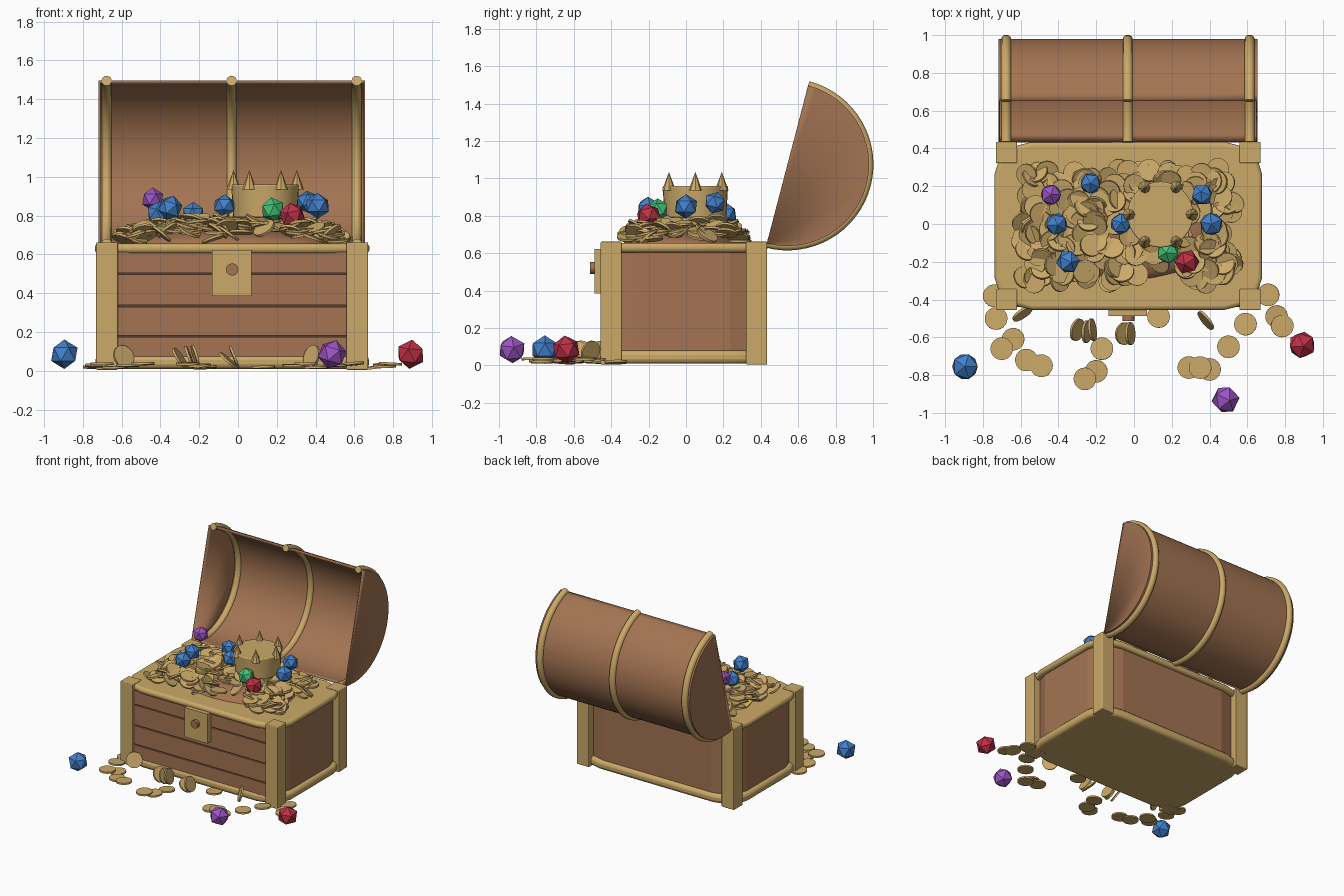
import bpy, bmesh, math, random
from mathutils import Matrix, Vector

random.seed(4)
cube = bpy.data.objects.get("Cube")
if cube:
    bpy.data.objects.remove(cube, do_unlink=True)


def material(name, rgb):
    m = bpy.data.materials.new(name)
    m.use_nodes = True
    m.diffuse_color = (*rgb, 1)
    bsdf = m.node_tree.nodes["Principled BSDF"]
    bsdf.inputs["Base Color"].default_value = (*rgb, 1)
    bsdf.inputs["Roughness"].default_value = 0.6
    return m


gold = material("gold", (0.6, 0.4, 0.14))
wood = material("wood", (0.37, 0.175, 0.085))
dark = material("dark_wood", (0.09, 0.045, 0.025))
blue = material("blue_gem", (0.055, 0.22, 0.6))
red = material("red_gem", (0.52, 0.03, 0.06))
green = material("green_gem", (0.055, 0.55, 0.19))
purple = material("purple_gem", (0.33, 0.09, 0.55))

CX, CY = -0.03, -0.01


def finish(name, bm, mat, bevel=0, smooth=False):
    me = bpy.data.meshes.new(name)
    bmesh.ops.recalc_face_normals(bm, faces=bm.faces)
    bm.to_mesh(me)
    bm.free()
    ob = bpy.data.objects.new(name, me)
    bpy.context.collection.objects.link(ob)
    me.materials.append(mat)
    if bevel:
        mod = ob.modifiers.new("bevel", "BEVEL")
        mod.width, mod.segments = bevel, 3
    if smooth:
        bpy.ops.object.select_all(action="DESELECT")
        ob.select_set(True)
        bpy.context.view_layer.objects.active = ob
        bpy.ops.object.shade_smooth_by_angle(angle=math.radians(40))
    return ob


def box(name, lo, hi, mat, bevel=0):
    lo, hi = Vector(lo), Vector(hi)
    bm = bmesh.new()
    mtx = Matrix.Translation((lo + hi) / 2) @ Matrix.Diagonal((*(hi - lo), 1))
    bmesh.ops.create_cube(bm, size=1, matrix=mtx)
    return finish(name, bm, mat, bevel)


def bowed_slab(name, hx, hy, z0, z1, mat, bevel=0):
    """Slab with gently tapered corners."""
    corner = [(hx, hy - 0.17), (hx - 0.04, hy - 0.04), (hx - 0.2, hy)]
    pts = corner + [(-x, y) for x, y in reversed(corner)]
    pts += [(-x, -y) for x, y in pts]
    bm = bmesh.new()
    face = bm.faces.new([bm.verts.new((CX + x, CY + y, z0)) for x, y in pts])
    ext = bmesh.ops.extrude_face_region(bm, geom=[face])["geom"]
    verts = [g for g in ext if isinstance(g, bmesh.types.BMVert)]
    bmesh.ops.translate(bm, vec=(0, 0, z1 - z0), verts=verts)
    return finish(name, bm, mat, bevel, smooth=bevel > 0)


# Chest body, rims and corner posts
bowed_slab("chest_body", 0.675, 0.415, 0.05, 0.63, wood)
bowed_slab("bottom_rim", 0.705, 0.44, 0.01, 0.08, gold, 0.025)
bowed_slab("top_rim", 0.708, 0.445, 0.605, 0.655, gold, 0.02)
for side, x in (("right", -0.675), ("left", 0.615)):
    for end, y in (("front", -0.4), ("back", 0.378)):
        box(f"{end}_{side}_post", (x - 0.056, y - 0.056, 0.005),
            (x + 0.056, y + 0.056, 0.662), gold, 0.006)

# Front planks over a dark groove backing
box("groove_backing", (-0.62, -0.43, 0.07), (0.56, -0.42, 0.61), dark)
for i, (z0, z1) in enumerate([(0.07, 0.175), (0.183, 0.33), (0.338, 0.495), (0.503, 0.612)]):
    box(f"front_plank_{i + 1}", (-0.62, -0.44, z0), (0.56, -0.422, z1), wood)

# Lock plate and knob
box("lock_plate", (-0.135, -0.488, 0.385), (0.07, -0.43, 0.622), gold)
bm = bmesh.new()
bmesh.ops.create_cone(bm, cap_ends=True, segments=12, radius1=0.032, radius2=0.032, depth=0.04,
                      matrix=Matrix.Translation((-0.03, -0.493, 0.522)) @ Matrix.Rotation(math.pi / 2, 4, "X"))
finish("lock_knob", bm, wood, smooth=True)

# Open half-barrel lid
LEAN = math.atan2(0.225, 0.86)


def lid_point(x, a, r):
    """Point on the lid arc; a = 0 is the free edge, pi the hinge."""
    u, v = r * math.cos(a), r * math.sin(a)
    return Vector((x, 0.5425 + u * math.sin(LEAN) + v * math.cos(LEAN),
                   1.075 + u * math.cos(LEAN) - v * math.sin(LEAN)))


STEPS = 32
bm = bmesh.new()
rows = [[bm.verts.new(lid_point(x, math.pi * i / STEPS, 0.432)) for i in range(STEPS + 1)]
        for x in (-0.714, 0.65)]
for i in range(STEPS):
    bm.faces.new((rows[0][i], rows[0][i + 1], rows[1][i + 1], rows[1][i]))
for row in rows:
    bm.faces.new(row)
lid = finish("lid", bm, wood, smooth=True)
shell = lid.modifiers.new("thickness", "SOLIDIFY")
shell.thickness, shell.offset = 0.012, 0

for name, x in (("right", -0.677), ("middle", -0.033), ("left", 0.612)):
    cu = bpy.data.curves.new(f"{name}_lid_band", "CURVE")
    cu.dimensions = "3D"
    cu.bevel_depth, cu.bevel_resolution, cu.use_fill_caps = 0.027, 3, True
    sp = cu.splines.new("POLY")
    sp.points.add(STEPS)
    for i, p in enumerate(sp.points):
        p.co = (*lid_point(x, math.pi * i / STEPS, 0.434), 1)
    ob = bpy.data.objects.new(cu.name, cu)
    bpy.context.collection.objects.link(ob)
    cu.materials.append(gold)

# Wooden mound under the treasure
bm = bmesh.new()
bmesh.ops.create_uvsphere(bm, u_segments=24, v_segments=12, radius=1,
                          matrix=Matrix.Translation((CX, CY, 0.64)) @ Matrix.Diagonal((0.52, 0.29, 0.09, 1)))
finish("treasure_mound", bm, wood, smooth=True)


def add_coin(bm, pos, tilt, turn):
    mtx = (Matrix.Translation(pos) @ Matrix.Rotation(turn, 4, "Z") @ Matrix.Rotation(tilt, 4, "X"))
    bmesh.ops.create_cone(bm, cap_ends=True, segments=20, radius1=0.06, radius2=0.06,
                          depth=0.013, matrix=mtx)


# Coin heap
bm = bmesh.new()
for _ in range(230):
    sx, sy = random.uniform(-1, 1), random.uniform(-1, 1)
    z = 0.675 + 0.085 * (1 - sx ** 4) * (1 - sy ** 4) + random.uniform(-0.01, 0.025)
    add_coin(bm, (CX + 0.56 * sx, CY + 0.3 * sy, z),
             random.triangular(0, 0.9, 0.2), random.uniform(0, 2 * math.pi))
finish("coin_heap", bm, gold)

# Spilled coins, lying and standing
flat = [(-.74, -.38), (-.73, -.5), (-.7, -.66), (-.64, -.61), (-.57, -.72), (-.49, -.75),
        (-.17, -.66), (-.2, -.78), (-.26, -.82), (.13, -.49), (.29, -.76), (.35, -.76),
        (.4, -.77), (.5, -.65), (.59, -.53), (.71, -.375), (.755, -.49), (.785, -.54)]
bm = bmesh.new()
for i, (x, y) in enumerate(flat):
    add_coin(bm, (x, y, 0.018 + 0.009 * (i % 3)), random.uniform(0, 0.12), random.uniform(0, 6))
for x, y, tilt, turn in [(-.59, -.475, 1.25, 0.6), (-.3, -.56, 1.0, 1.3), (-.25, -.57, 1.2, 1.5),
                         (-.22, -.56, 1.3, 1.7), (-.05, -.58, 0.7, 1.4), (-.02, -.58, 1.2, 1.6),
                         (.38, -.51, 1.3, -0.9)]:
    add_coin(bm, (x, y, 0.01 + 0.06 * math.sin(tilt) + 0.006), tilt, turn)
finish("spilled_coins", bm, gold)

# Crown with six points
KX, KY = 0.14, 0.05
bm = bmesh.new()
bmesh.ops.create_cone(bm, cap_ends=True, segments=32, radius1=0.165, radius2=0.175, depth=0.17,
                      matrix=Matrix.Translation((KX, KY, 0.875)))
finish("crown_band", bm, gold, 0.008, smooth=True)
bm = bmesh.new()
for i in range(6):
    a = i * math.pi / 3
    pos = (KX + 0.163 * math.cos(a), KY + 0.163 * math.sin(a), 0.985)
    bmesh.ops.create_cone(bm, cap_ends=True, segments=8, radius1=0.037, radius2=0, depth=0.1,
                          matrix=Matrix.Translation(pos))
finish("crown_points", bm, gold)

# Gems: position, size and colour
gems = [(-.44, .155, .885, .06, purple), (-.41, 0, .81, .063, blue), (-.35, -.2, .84, .065, blue),
        (-.23, .215, .81, .06, blue), (-.07, 0, .85, .06, blue), (.36, .155, .87, .06, blue),
        (.41, 0, .85, .066, blue), (.18, -.15, .83, .064, green), (.28, -.2, .8, .068, red),
        (-.895, -.755, .085, .076, blue), (.89, -.64, .085, .076, red),
        (.485, -.93, .085, .076, purple)]
for i, (x, y, z, r, mat) in enumerate(gems):
    bm = bmesh.new()
    spin = Matrix.Rotation(i * 0.7, 4, "Z") @ Matrix.Rotation(0.15 * (i % 3), 4, "X")
    bmesh.ops.create_icosphere(bm, subdivisions=1, radius=r,
                               matrix=Matrix.Translation((x, y, z)) @ spin)
    finish(f"{mat.name}_{i + 1}", bm, mat)
